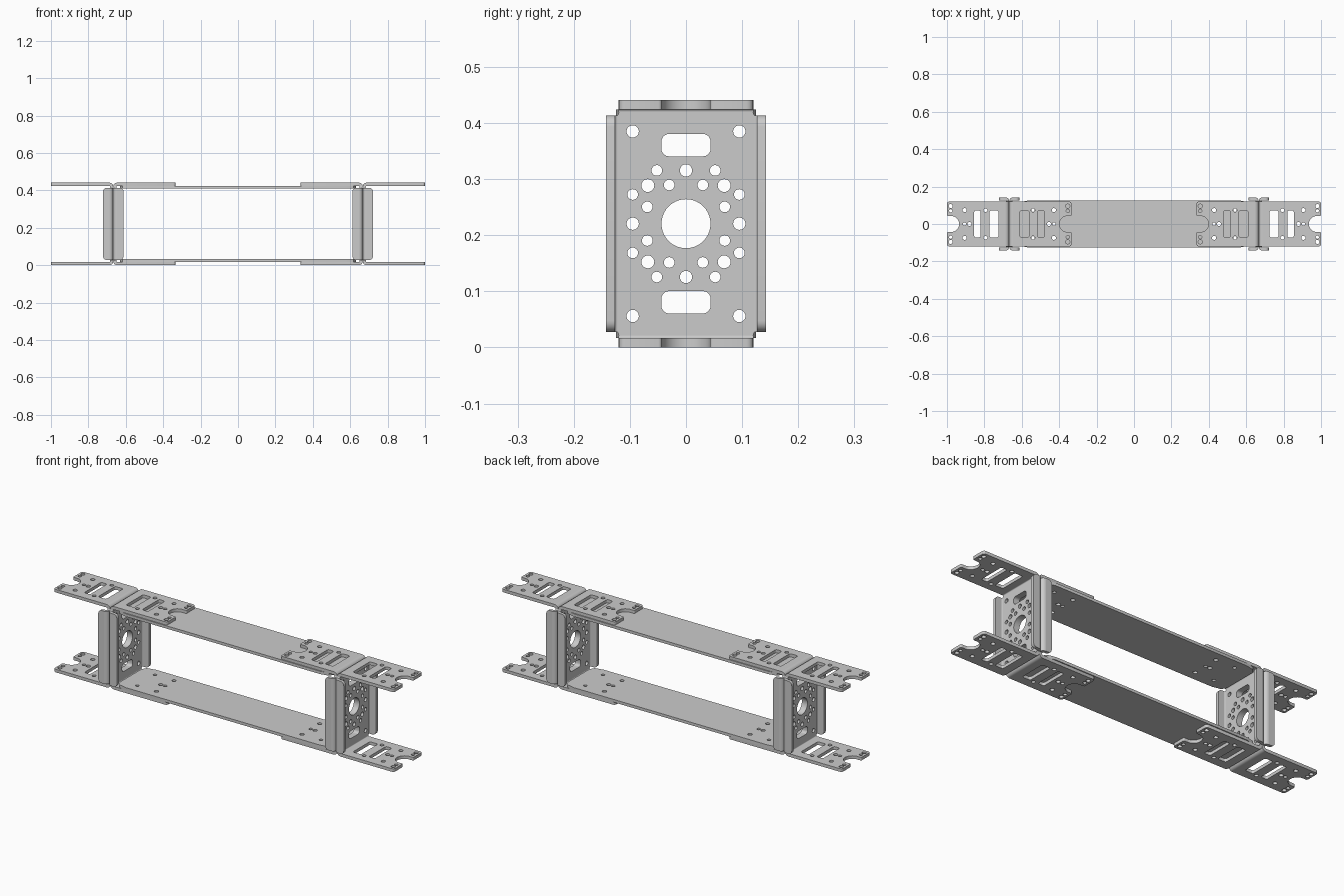
import bpy, bmesh
from math import sin, cos, pi, radians
from mathutils import Matrix

if "Cube" in bpy.data.objects:
    bpy.data.objects.remove(bpy.data.objects["Cube"])

T, R, H = 0.0165, 0.021, 0.441      # sheet thickness, outer bend radius, height
L, SEAM = 0.333, 0.667              # channel arm length, x of back-to-back seam
W = 0.143                           # half width over side lips


def arc(cx, cy, r, a0, a1, n):
    return [(cx + r * cos(radians(a0 + (a1 - a0) * i / n)),
             cy + r * sin(radians(a0 + (a1 - a0) * i / n))) for i in range(n + 1)]


def circle(cx, cy, r, n=20):
    return arc(cx, cy, r, 0, 360, n)[:-1]


def rrect(cx, cy, hx, hy, r):
    pts = []
    for k, (sx, sy) in enumerate([(1, 1), (-1, 1), (-1, -1), (1, -1)]):
        pts += arc(cx + sx * (hx - r), cy + sy * (hy - r), r, 90 * k, 90 * k + 90, 5)
    return pts


def slab(bm, loops, thick, matrix):
    """Flat sheet from an outline plus hole loops, placed with a matrix."""
    cu = bpy.data.curves.new("profile", 'CURVE')
    cu.dimensions = '2D'
    cu.fill_mode = 'BOTH'
    cu.extrude = thick / 2
    for pts in loops:
        sp = cu.splines.new('POLY')
        sp.points.add(len(pts) - 1)
        for p, (x, y) in zip(sp.points, pts):
            p.co = (x, y, 0, 1)
        sp.use_cyclic_u = True
    ob = bpy.data.objects.new("profile", cu)
    bpy.context.collection.objects.link(ob)
    me = bpy.data.meshes.new_from_object(ob.evaluated_get(bpy.context.evaluated_depsgraph_get()))
    me.transform(matrix)
    bm.from_mesh(me)
    bpy.data.objects.remove(ob)
    bpy.data.curves.remove(cu)
    bpy.data.meshes.remove(me)


def finish(bm, name):
    bmesh.ops.remove_doubles(bm, verts=bm.verts, dist=1e-5)
    bmesh.ops.recalc_face_normals(bm, faces=bm.faces)
    me = bpy.data.meshes.new(name)
    bm.to_mesh(me)
    bm.free()
    return me


def place(me, name, x=0, z=0, rot=0):
    ob = bpy.data.objects.new(name, me)
    bpy.context.collection.objects.link(ob)
    ob.location = (x, 0, z)
    ob.rotation_euler = (0, 0, rot)
    return ob


move = Matrix.Translation
YZ = Matrix(((0, 0, 1, 0), (1, 0, 0, 0), (0, 1, 0, 0), (0, 0, 0, 1)))
XZ = Matrix(((1, 0, 0, 0), (0, 0, -1, 0), (0, 1, 0, 0), (0, 0, 0, 1)))

# web hole pattern, centred on the web
web = [[(.122, -.193), (.122, .193), (.119, .2), (.119, H / 2 - R), (-.119, H / 2 - R), (-.119, .2),
        (-.122, .193), (-.122, -.193), (-.119, -.2), (-.119, R - H / 2), (.119, R - H / 2), (.119, -.2)],
       circle(0, 0, .0437, 40)]
for s in (1, -1):
    web.append(rrect(0, s * .14, .044, .02, .014))
    web += [circle(s * .095, 0, .011), circle(0, s * .095, .011)]
    for q in (1, -1):
        web.append(circle(s * .095, q * .1645, .011))
        web.append(circle(s * .068, q * .068, .0115))
        for a, b in ((.052, .095), (.095, .052), (.03, .069), (.069, .03)):
            web.append(circle(s * a, q * b, .0095))

# arm outline: notched end, slots and screw holes
arm = [[(R, -.12)] + arc(L - .012, -.108, .012, -90, 0, 4) + arc(L - .006, -.049, .006, 0, 90, 3)
       + arc(L - .022, 0, .043, 270, 90, 20)
       + arc(L - .006, .049, .006, -90, 0, 3) + arc(L - .012, .108, .012, 0, 90, 4) + [(R, .12)],
       rrect(.082, 0, .024, .072, .01), rrect(.17, 0, .0175, .072, .01),
       circle(.239, 0, .009), circle(.213, 0, .011)]
for s in (1, -1):
    arm += [circle(.313, s * .096, .011), circle(.313, s * .07, .009),
            circle(.239, s * .074, .011), circle(.127, s * .074, .01)]

bend = [arc(R, R, R, 180, 270, 6) + arc(R, R, R - T, 270, 180, 6)]
lip_h = .193
lip = [[(R, -lip_h), *arc(.035, -lip_h + .02, .02, -90, 0, 5),
        *arc(.035, lip_h - .02, .02, 0, 90, 5), (R, lip_h)]]

# channel: web, two long arms, two short side lips
bm = bmesh.new()
slab(bm, web, T, move((T / 2, 0, H / 2)) @ YZ)
mid = move((0, 0, H / 2))
for turn in (0, pi):
    M = mid @ Matrix.Rotation(turn, 4, 'X') @ mid.inverted()
    slab(bm, arm, T, M @ move((0, 0, T / 2)))
    slab(bm, bend, .24, M @ XZ)
    slab(bm, lip, T, M @ move((0, -W + T / 2, H / 2)) @ XZ)
    slab(bm, bend, 2 * lip_h, M @ move((0, -W, H / 2)))
channel = finish(bm, "channel")

objs = []
for side, s in (("right", 1), ("left", -1)):
    objs.append(place(channel, side + "_outer_channel", s * SEAM, 0, 0 if s > 0 else pi))
    objs.append(place(channel, side + "_inner_channel", s * SEAM, 0, pi if s > 0 else 0))

# long plates joining the inner channels
E, C = .632, .57
plate = [[(E, -.09), (E, .09), (E - .015, .115), (C, .125), (-C, .125), (-E + .015, .115),
          (-E, .09), (-E, -.09), (-E + .015, -.115), (-C, -.125), (C, -.125), (E - .015, -.115)]]
for s in (1, -1):
    plate += [circle(s * (SEAM - .239), 0, .009), circle(s * (SEAM - .213), 0, .011)]
    for q in (1, -1):
        plate += [circle(s * (SEAM - .239), q * .074, .011), circle(s * (SEAM - .127), q * .074, .009)]
bm = bmesh.new()
slab(bm, plate, .015, Matrix.Identity(4))
plate_me = finish(bm, "long_plate")
objs.append(place(plate_me, "bottom_plate", 0, T + .0077))
objs.append(place(plate_me, "top_plate", 0, H - T - .0077))

# smooth the bends and hole walls, keep sheet edges crisp
for o in bpy.context.selected_objects:
    o.select_set(False)
for o in objs:
    o.select_set(True)
bpy.context.view_layer.objects.active = objs[0]
bpy.ops.object.shade_smooth_by_angle(angle=radians(32))
